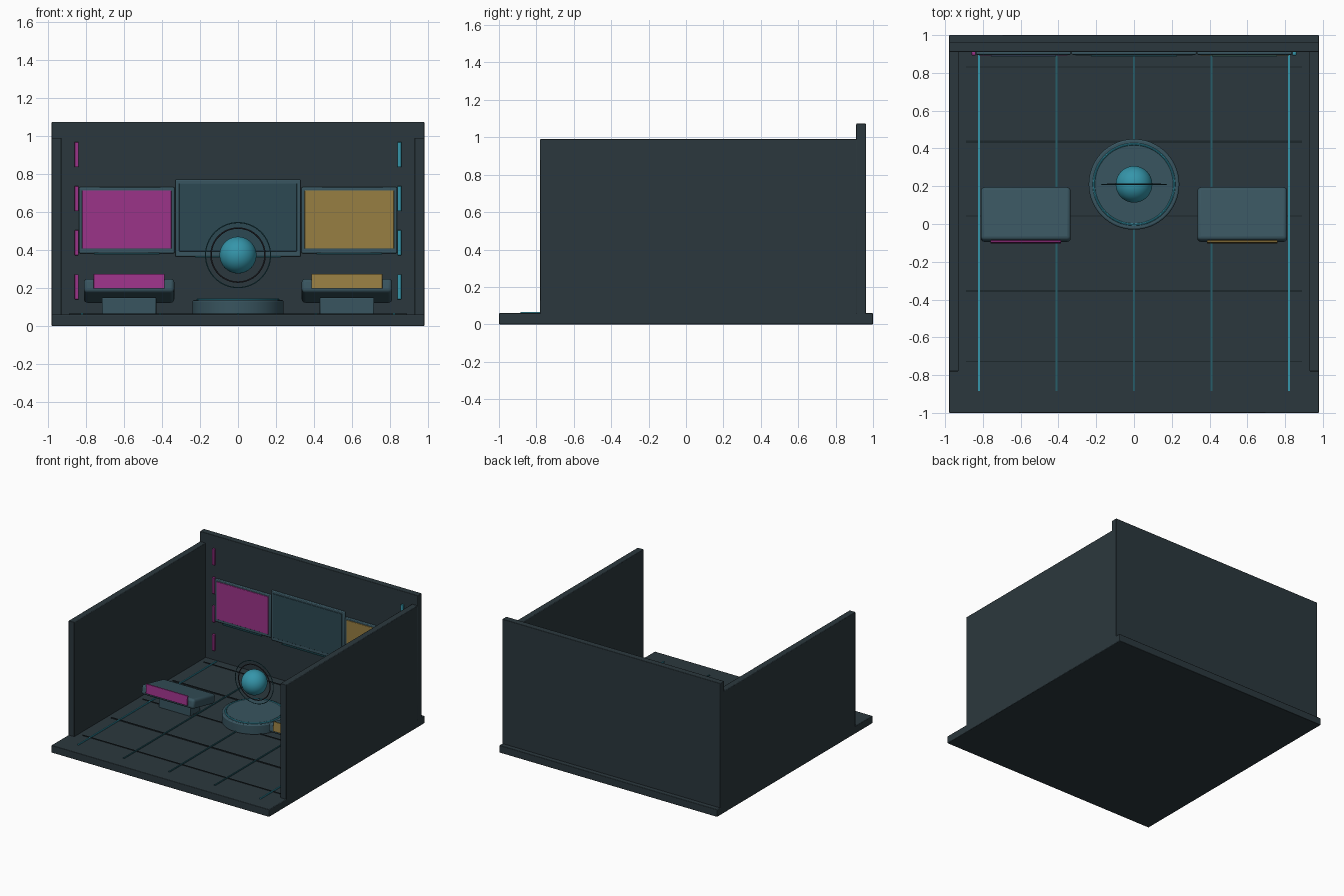
import bpy
from math import radians, pi

if "Cube" in bpy.data.objects:
    bpy.data.objects.remove(bpy.data.objects["Cube"])


def mat(name, r, g, b):
    m = bpy.data.materials.new(name)
    m.diffuse_color = (r, g, b, 1)
    m.use_nodes = True
    m.node_tree.nodes["Principled BSDF"].inputs["Base Color"].default_value = m.diffuse_color
    return m


HULL = mat("hull", .024, .039, .047)
GROOVE = mat("groove", .012, .02, .024)
METAL = mat("metal", .04, .09, .115)
GLASS = mat("glass", .025, .065, .085)
CYAN = mat("cyan", .035, .30, .40)
DIM = mat("dim_cyan", .02, .11, .14)
MAGENTA = mat("magenta", .33, .033, .25)
AMBER = mat("amber", .31, .21, .055)
RING = mat("ring", .03, .03, .04)


def finish(o, name, m, bevel=0, seg=2):
    o.name = name
    o.data.materials.append(m)
    if bevel:
        b = o.modifiers.new("bevel", 'BEVEL')
        b.width, b.segments = bevel, seg
    bpy.ops.object.shade_smooth_by_angle(angle=radians(35))
    return o


def box(name, x, y, z, m, bevel=0, tilt=0, seg=2):
    """Box from (min, max) ranges, optionally tilted about x."""
    c = [(a + b) / 2 for a, b in (x, y, z)]
    bpy.ops.mesh.primitive_cube_add(size=1, location=c)
    o = bpy.context.object
    o.scale = [abs(b - a) for a, b in (x, y, z)]
    bpy.ops.object.transform_apply(location=False, rotation=False, scale=True)
    o.rotation_euler.x = tilt
    return finish(o, name, m, bevel, seg)


def cyl(name, r, z0, z1, m, y, bevel=0):
    bpy.ops.mesh.primitive_cylinder_add(vertices=64, radius=r, depth=z1 - z0,
                                        location=(0, y, (z0 + z1) / 2))
    return finish(bpy.context.object, name, m, bevel)


def torus(name, r, t, loc, m, rot=(0, 0, 0)):
    bpy.ops.mesh.primitive_torus_add(major_radius=r, minor_radius=t, location=loc,
                                     rotation=rot, major_segments=64, minor_segments=8)
    return finish(bpy.context.object, name, m)


# Room shell
box("floor_slab", (-.98, .98), (-1, 1), (0, .06), HULL, .004)
box("back_wall", (-.98, .98), (.91, .962), (.04, 1.073), HULL, .004)
for s, side in ((-1, "left"), (1, "right")):
    box(side + "_wall", sorted((s * .98, s * .928)), (-.78, .915), (.04, .99), HULL, .004)

# Floor seams: lit strips front to back, dark grooves across
for i, x in enumerate((-.82, -.41, 0, .41, .82)):
    bright = abs(x) > .5
    box(f"floor_strip_{i}", (x - .005, x + .005), (-.885, .895), (.055, .067),
        CYAN if bright else DIM)
for i, y in enumerate((-.727, -.355, .043, .435, .832)):
    w = .006 if i in (1, 3) else .003
    box(f"floor_seam_{i}", (-.89, .89), (y - w, y + w), (.055, .065), GROOVE)


# Wall screens: frame, display and light bar
def screen(name, x0, x1, z0, z1, m, inset):
    box(name + "_frame", (x0, x1), (.896, .915), (z0, z1), METAL, .006)
    box(name + "_display", (x0 + inset, x1 - inset), (.891, .91),
        (z0 + inset + .008, z1 - inset), m, .002)
    c, h = (x0 + x1) / 2, (x1 - x0) / 3
    box(name + "_light_bar", (c - h * 1.03, c + h * 1.03), (.886, .9),
        (z0 - .006, z0 + .002), DIM)


screen("left_screen", -.837, -.334, .382, .73, MAGENTA, .017)
screen("centre_screen", -.33, .33, .365, .77, GLASS, .02)
screen("right_screen", .334, .837, .382, .73, AMBER, .017)

# Vertical wall lights and side consoles
for s, side, lamp, panel in ((-1, "left", MAGENTA, MAGENTA), (1, "right", CYAN, AMBER)):
    for i in range(4):
        z = .14 + i * .232
        box(f"{side}_wall_light_{i}", sorted((s * .838, s * .86)), (.893, .912),
            (z, z + .132), lamp, .003)
    cx = s * .573
    box(side + "_console_foot", (cx - .143, cx + .143), (.0, .13), (.055, .15), METAL, .006)
    box(side + "_console_desk", (cx - .238, cx + .238), (-.094, .194), (.147, .223),
        METAL, .02, radians(-12), 4)
    box(side + "_console_panel", (cx - .187, cx + .187), (-.101, -.089), (.196, .274),
        panel, .003, radians(-5))

# Projector table with floating globe and rings
Y, Z = .21, .373
cyl("projector_base", .24, .055, .136, METAL, Y, .008)
cyl("projector_top", .205, .13, .141, METAL, Y)
torus("projector_light_ring", .213, .006, (0, Y, .138), CYAN)
bpy.ops.mesh.primitive_uv_sphere_add(segments=48, ring_count=24, radius=.097,
                                     location=(0, Y, Z))
finish(bpy.context.object, "globe", CYAN)
torus("outer_orbit_ring", .171, .003, (0, Y, Z), DIM, (pi / 2, 0, 0))
torus("inner_orbit_ring", .142, .004, (0, Y, Z), RING, (pi / 2, 0, 0))
